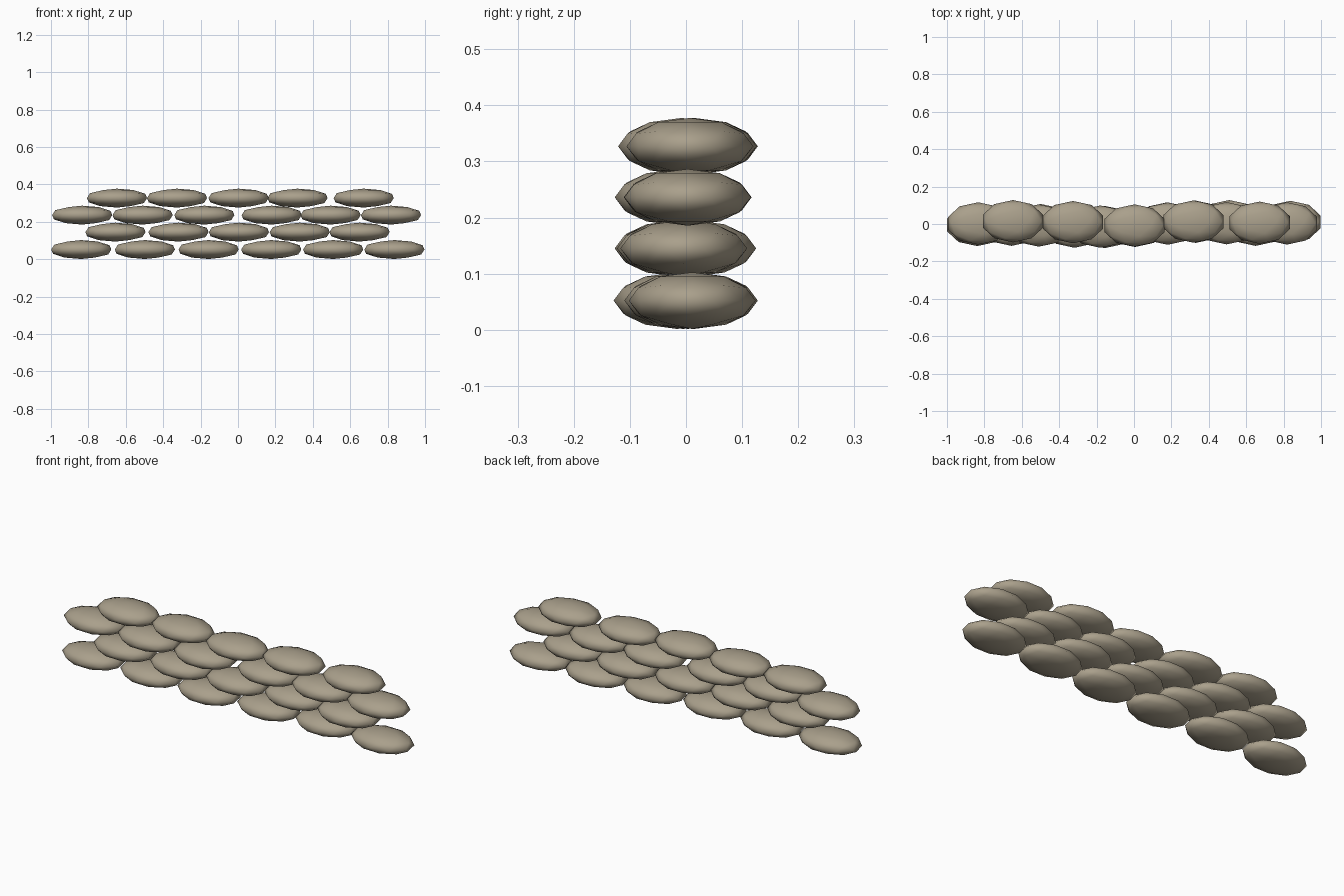
import bpy
from mathutils import Matrix, Vector

cube = bpy.data.objects.get("Cube")
if cube:
    bpy.data.objects.remove(cube, do_unlink=True)

# Sackcloth colour
CLOTH = (0.40, 0.35, 0.26, 1.0)
cloth = bpy.data.materials.new("khaki_sackcloth")
cloth.use_nodes = True
cloth.diffuse_color = CLOTH
cloth.node_tree.nodes["Principled BSDF"].inputs["Base Color"].default_value = CLOTH

BAG_RADII = Vector((0.169, 0.113, 0.0505))


def sandbag(name, x, y, z):
    """A flattened, faceted pillow with smooth shading."""
    bpy.ops.mesh.primitive_ico_sphere_add(subdivisions=2, radius=1, location=(x, y, z))
    bag = bpy.context.object
    bag.name = name
    bag.data.transform(Matrix.Diagonal(BAG_RADII).to_4x4())
    bag.data.materials.append(cloth)
    bpy.ops.object.shade_smooth()


# Staggered courses: height, then the (x, y) of each bag
courses = [
    (0.052, [(-0.838, -0.005), (-0.498, -0.006), (-0.157, -0.016),
             (0.178, 0.003), (0.509, 0.015), (0.836, 0.011)]),
    (0.145, [(-0.655, -0.004), (-0.318, -0.014), (0.005, -0.010),
             (0.330, 0.012), (0.650, -0.004)]),
    (0.236, [(-0.833, 0.003), (-0.510, -0.008), (-0.180, -0.014),
             (0.180, 0.002), (0.495, 0.004), (0.818, 0.003)]),
    (0.327, [(-0.647, 0.015), (-0.326, 0.010), (0.003, -0.008),
             (0.318, 0.013), (0.672, 0.007)]),
]
for row, (height, spots) in enumerate(courses, 1):
    for column, (x, y) in enumerate(spots, 1):
        sandbag(f"sandbag_row{row}_{column}", x, y, height)
